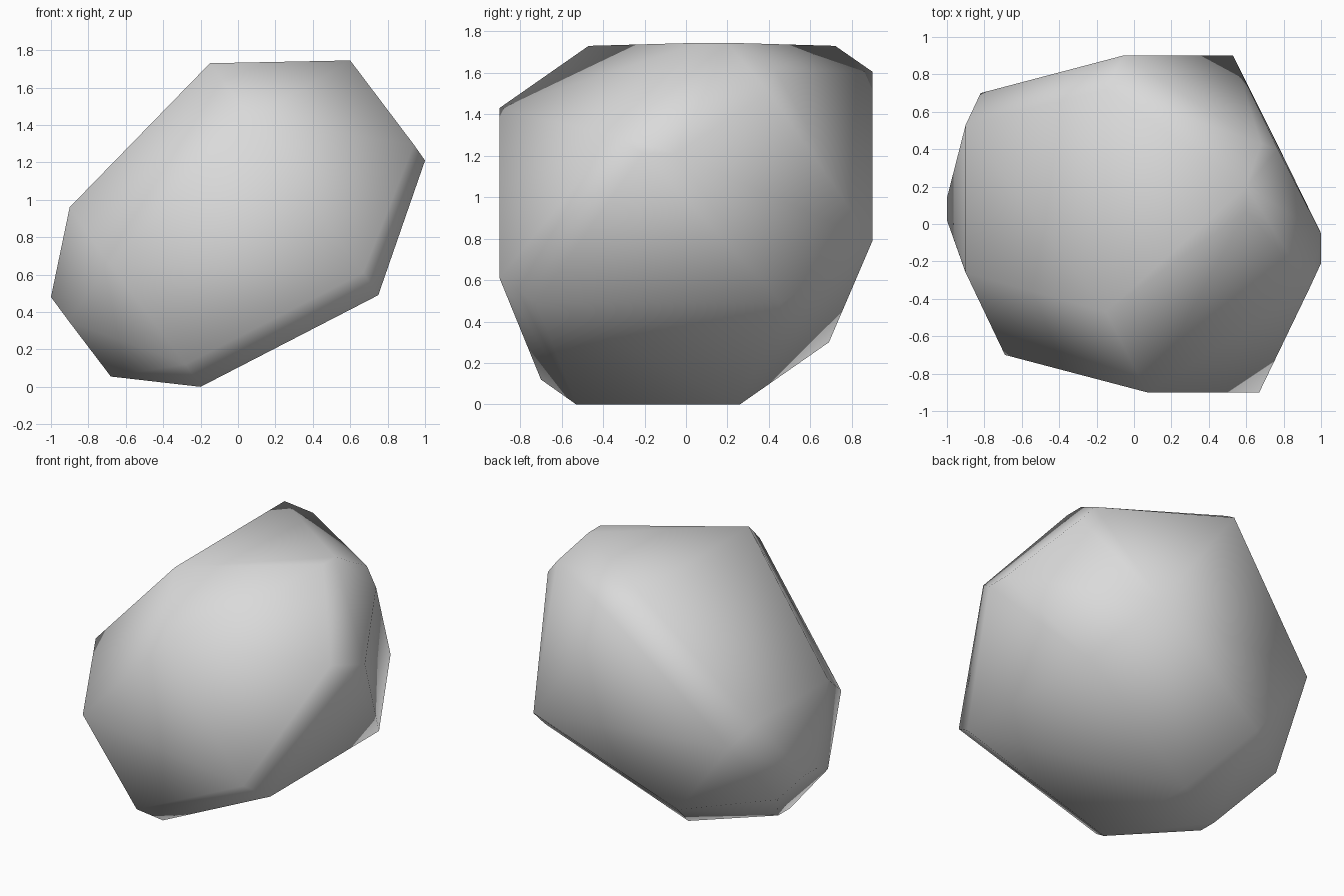
import bpy, bmesh

if "Cube" in bpy.data.objects:
    bpy.data.objects.remove(bpy.data.objects["Cube"])

# Outline of the boulder in x, z, with the y span of the edge at each corner
rim = [(-1.0, 0.48, 0.02, 0.14), (-0.9, 0.96, -0.26, 0.53),
       (-0.15, 1.73, -0.47, 0.72), (0.6, 1.745, 0.07, 0.2),
       (1.0, 1.21, -0.21, -0.05), (0.75, 0.49, -0.72, 0.46),
       (-0.2, 0.0, -0.53, 0.26), (-0.68, 0.055, -0.16, -0.03),
       (-0.904, 0.35, -0.25, 0.3)]

# Front ridge, back ridge and chipped corners
corners = [(0.07, -0.9, 1.43), (0.67, -0.9, 0.61),
           (-0.06, 0.9, 1.605), (0.53, 0.9, 0.79),
           (-0.69, -0.7, 0.66), (-0.28, -0.7, 0.12),
           (-0.82, 0.7, 0.83), (-0.42, 0.69, 0.3),
           (0.68, 0.43, 1.615), (0.77, 0.4, 1.505),
           (0.94, -0.34, 1.295)]

points = [(x, y, z) for x, z, y0, y1 in rim for y in (y0, y1)] + corners

# Wrap the points in a closed convex skin
bm = bmesh.new()
for p in points:
    bm.verts.new(p)
bmesh.ops.convex_hull(bm, input=bm.verts)
loose = [v for v in bm.verts if not v.link_faces]
bmesh.ops.delete(bm, geom=loose, context='VERTS')
bmesh.ops.recalc_face_normals(bm, faces=bm.faces)
for f in bm.faces:
    f.smooth = True

mesh = bpy.data.meshes.new("boulder")
bm.to_mesh(mesh)
bm.free()

# Plain stone colour
stone = bpy.data.materials.new("stone_grey")
stone.diffuse_color = (0.7, 0.7, 0.7, 1)
stone.use_nodes = True
stone.node_tree.nodes["Principled BSDF"].inputs["Base Color"].default_value = stone.diffuse_color
mesh.materials.append(stone)

boulder = bpy.data.objects.new("boulder", mesh)
bpy.context.collection.objects.link(boulder)
